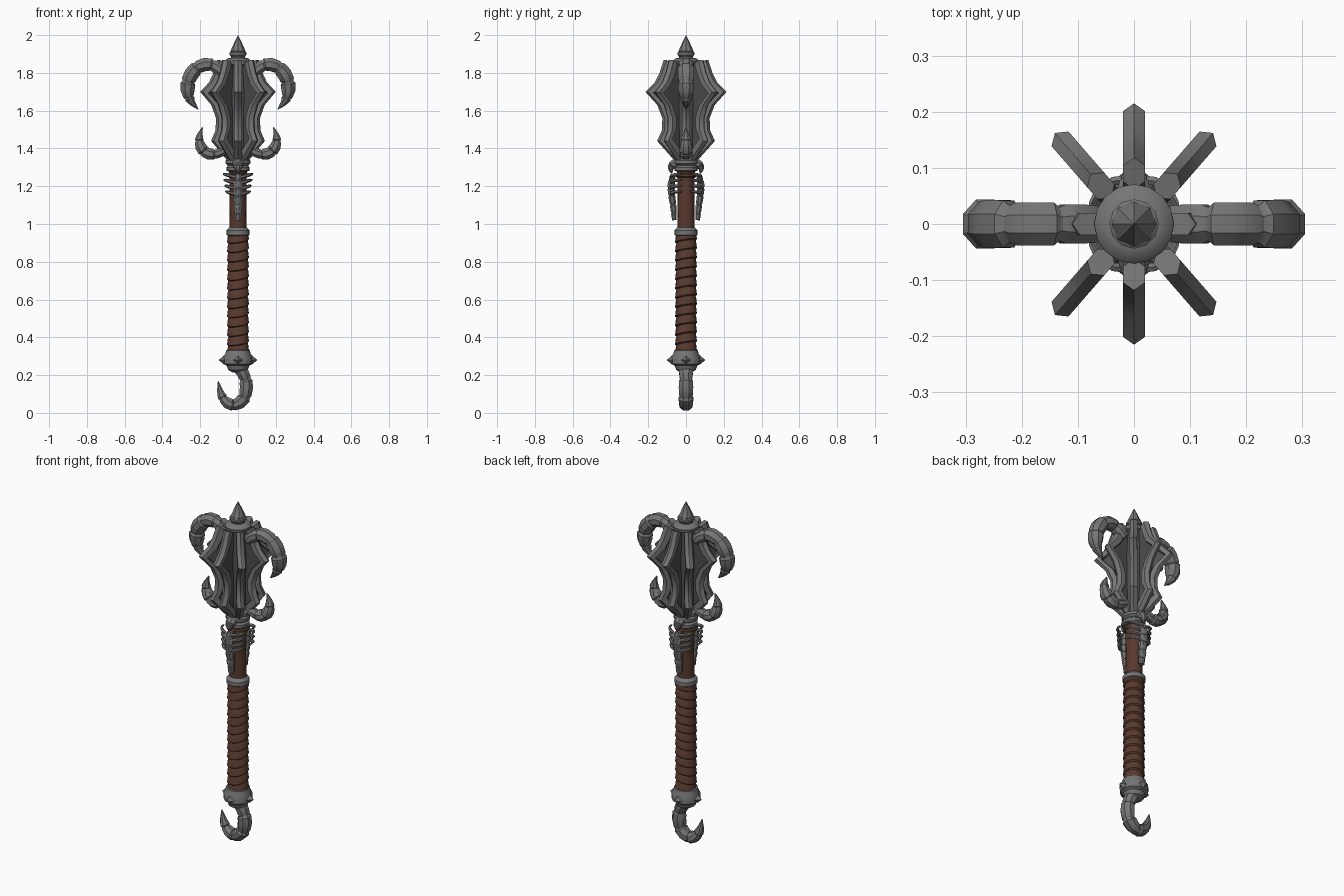
import bpy, bmesh, math
from mathutils import Vector

cube = bpy.data.objects.get("Cube")
if cube:
    bpy.data.objects.remove(cube)


def material(name, rgb):
    m = bpy.data.materials.new(name)
    m.use_nodes = True
    m.diffuse_color = (*rgb, 1)
    m.node_tree.nodes["Principled BSDF"].inputs["Base Color"].default_value = (*rgb, 1)
    return m


STEEL = material("steel", (0.18, 0.18, 0.18))
DARK = material("dark steel", (0.075, 0.075, 0.08))
LEATHER = material("brown leather", (0.10, 0.042, 0.028))


def finish(bm, name, mats, angle=35):
    bmesh.ops.recalc_face_normals(bm, faces=bm.faces)
    mesh = bpy.data.meshes.new(name)
    bm.to_mesh(mesh)
    bm.free()
    obj = bpy.data.objects.new(name, mesh)
    bpy.context.collection.objects.link(obj)
    for m in mats:
        mesh.materials.append(m)
    bpy.ops.object.select_all(action="DESELECT")
    obj.select_set(True)
    bpy.context.view_layer.objects.active = obj
    bpy.ops.object.shade_smooth_by_angle(angle=math.radians(angle))
    return obj


def loft(bm, rings):
    """Skin closed rings of points and cap both ends."""
    loops = [[bm.verts.new(p) for p in ring] for ring in rings]
    n = len(loops[0])
    for a, b in zip(loops, loops[1:]):
        for i in range(n):
            j = (i + 1) % n
            bm.faces.new((a[i], a[j], b[j], b[i]))
    bm.faces.new(loops[0])
    bm.faces.new(loops[-1])


def lathe(name, profile, mat, sides=16, shear=0.0):
    """Turn (radius, height) points around z."""
    bm = bmesh.new()
    rings = []
    for r, z in profile:
        ring = []
        for i in range(sides):
            a = math.tau * i / sides
            x, y = max(r, 0.0005) * math.cos(a), max(r, 0.0005) * math.sin(a)
            ring.append((x, y, z + shear * (x + y)))
        rings.append(ring)
    loft(bm, rings)
    return finish(bm, name, [mat])


def spline(pts, t):
    """Catmull-Rom point at t, measured in control points."""
    i = min(int(t), len(pts) - 2)
    f = t - i
    p0, p1, p2, p3 = (Vector(pts[min(max(k, 0), len(pts) - 1)]) for k in range(i - 1, i + 3))
    return (2 * p1 + (p2 - p0) * f + (2 * p0 - 5 * p1 + 4 * p2 - p3) * f * f
            + (3 * p1 - p0 - 3 * p2 + p3) * f ** 3) / 2


def horn(bm, pts, place, segments, depth=1.1, sides=8):
    """Plated tapering horn along (u, v, radius); place(u, v, w) sets the plane."""
    rings, last = [], len(pts) - 1
    for s in range(segments):
        steps = [(0, 0.84), (0.12, 1.06), (0.5, 1.05), (0.88, 0.98), (0.99, 0.84)]
        if s == segments - 1:
            steps = [(0, 0.84), (0.1, 1.05), (0.3, 1), (0.55, 1), (0.8, 1), (1, 1)]
        for f, swell in steps:
            t = last * (s + f) / segments
            c = spline(pts, t)
            d = spline(pts, min(t + 0.02, last)) - spline(pts, max(t - 0.02, 0))
            d = Vector((d.x, d.y)).normalized()
            r = max(c.z, 0.002) * swell
            ring = []
            for k in range(sides):
                a = math.tau * (k + 0.5) / sides
                side = r * math.cos(a)
                ring.append(place(c.x - d.y * side, c.y + d.x * side, r * depth * math.sin(a)))
            rings.append(ring)
    loft(bm, rings)


# Pommel, grip, rings and shaft
lathe("pommel", [(0.03, 0.215), (0.052, 0.228), (0.06, 0.25), (0.076, 0.26), (0.078, 0.295),
                 (0.066, 0.315), (0.064, 0.33), (0.05, 0.336)], STEEL, 12)
wraps = 13
grip = []
for i in range(wraps):
    z = 0.315 + 0.64 * i / wraps
    grip += [(0.051, z), (0.058, z + 0.006), (0.053, z + 0.046)]
lathe("leather_grip", grip, LEATHER, 20, shear=0.15)
lathe("grip_ring", [(0.05, 0.935), (0.062, 0.943), (0.062, 0.965), (0.054, 0.975), (0.045, 0.983)], STEEL)
lathe("upper_shaft", [(0.046, 0.95), (0.044, 1.1), (0.046, 1.24), (0.05, 1.30)], LEATHER)
lathe("shaft_binding", [(0.046, 1.245), (0.056, 1.252), (0.056, 1.265), (0.047, 1.272)], LEATHER)
lathe("head_collar", [(0.045, 1.275), (0.062, 1.283), (0.062, 1.30), (0.053, 1.31),
                      (0.066, 1.32), (0.066, 1.335), (0.05, 1.35)], STEEL)

# Head core and finial
lathe("head_core", [(0.05, 1.33), (0.055, 1.42), (0.06, 1.7), (0.05, 1.86)], DARK)
lathe("crown_ring", [(0.05, 1.835), (0.068, 1.845), (0.071, 1.862), (0.058, 1.876), (0.04, 1.88)], STEEL)
lathe("finial_neck", [(0.045, 1.865), (0.036, 1.885), (0.044, 1.895), (0.044, 1.908), (0.036, 1.914)], STEEL, 12)
lathe("finial_spike", [(0.038, 1.908), (0.04, 1.915), (0.02, 1.96), (0, 2.0)], STEEL, 8)

# Pommel studs
bm = bmesh.new()
for k in range(4):
    c, s = math.cos(k * math.pi / 2), math.sin(k * math.pi / 2)
    rings = []
    for reach, size in ((0.06, 0.028), (0.078, 0.022), (0.1, 0.001)):
        rings.append([(c * reach - s * u * size, s * reach + c * u * size, 0.28 + v * size)
                      for u, v in ((1, 0), (0, 1), (-1, 0), (0, -1))])
    loft(bm, rings)
finish(bm, "pommel_studs", [STEEL], 20)

# Flanged blades: raised rim with a chisel edge around a thin dark panel
edge = [(0.06, 1.335), (0.10, 1.38), (0.153, 1.44), (0.128, 1.495), (0.125, 1.56),
        (0.152, 1.63), (0.215, 1.70), (0.165, 1.75), (0.14, 1.80), (0.118, 1.868)]
for n, degrees in enumerate((0, 49, 90, 131, 180, 229, 270, 311)):
    a = math.radians(degrees)
    tip = 0.93 if degrees % 180 == 0 else 1.0
    bm = bmesh.new()
    rings = []
    for r, z in edge:
        r *= tip
        zi = 1.6 + (z - 1.6) * 0.93
        rim = max(r - 0.042, 0.035)
        half = [(r - 0.014, 0.02, z), (rim, 0.02, zi), (rim - 0.008, 0.009, zi), (0.01, 0.009, zi)]
        section = [(r, 0, z)] + half + [(p, -w, h) for p, w, h in reversed(half)]
        rings.append([(p * math.cos(a) - w * math.sin(a), p * math.sin(a) + w * math.cos(a), h)
                      for p, w, h in section])
    loft(bm, rings)
    # Faces of the section from the rim's inner step to the core are panel
    for i, f in enumerate(bm.faces):
        if i < 9 * (len(edge) - 1) and i % 9 in (2, 3, 4, 5, 6):
            f.material_index = 1
    finish(bm, f"blade_{n + 1}", [STEEL, DARK], 20)

# Curved horns on both sides of the head
upper = [(0.07, 1.79, 0.03), (0.115, 1.83, 0.034), (0.17, 1.845, 0.036), (0.225, 1.82, 0.039),
         (0.26, 1.765, 0.041), (0.266, 1.70, 0.037), (0.248, 1.65, 0.022), (0.21, 1.607, 0.002)]
lower = [(0.06, 1.395, 0.022), (0.11, 1.372, 0.027), (0.16, 1.373, 0.032),
         (0.195, 1.405, 0.031), (0.205, 1.455, 0.022), (0.188, 1.512, 0.002)]
for label, sign in (("left", 1), ("right", -1)):
    for part, path, count in (("upper", upper, 5), ("lower", lower, 4)):
        bm = bmesh.new()
        horn(bm, path, lambda u, v, w: (sign * u, w, v), count)
        finish(bm, f"{label}_{part}_horn", [STEEL])

# Hook below the pommel
hook = [(0.0, 0.25, 0.036), (0.032, 0.20, 0.034), (0.045, 0.14, 0.036), (0.03, 0.075, 0.036),
        (-0.015, 0.043, 0.033), (-0.06, 0.055, 0.03), (-0.09, 0.10, 0.022), (-0.105, 0.168, 0.002)]
bm = bmesh.new()
horn(bm, hook, lambda u, v, w: (u, w, v), 5)
finish(bm, "pommel_hook", [STEEL])

# Spine and rib ornaments on the front and back of the shaft
for label, sign in (("front", -1), ("back", 1)):
    bm = bmesh.new()
    spine = [(0.062, 1.02, 0.013), (0.066, 1.08, 0.017), (0.075, 1.15, 0.019),
             (0.078, 1.21, 0.02), (0.068, 1.265, 0.013)]
    horn(bm, spine[::-1], lambda u, v, w: (w, sign * u, v), 6, depth=1.3)
    for side in (1, -1):
        for k in range(4):
            z = 1.155 + 0.03 * k
            reach = 0.06 + 0.004 * k
            rib = [(0.005, 0.08, 0.008), (0.04, 0.075, 0.009),
                   (reach, 0.05, 0.008), (reach + 0.004, 0.02, 0.002)]
            horn(bm, rib, lambda u, v, w: (side * u, sign * v, z + w + 0.25 * u), 1, sides=6)
    finish(bm, f"{label}_rib_ornament", [STEEL])
    # Knob where the ornament meets the collar
    bm = bmesh.new()
    horn(bm, [(0.04, 1.325, 0.024), (0.066, 1.315, 0.027), (0.08, 1.295, 0.018), (0.076, 1.27, 0.005)],
         lambda u, v, w: (w, sign * u, v), 2)
    finish(bm, f"{label}_collar_claw", [STEEL])
